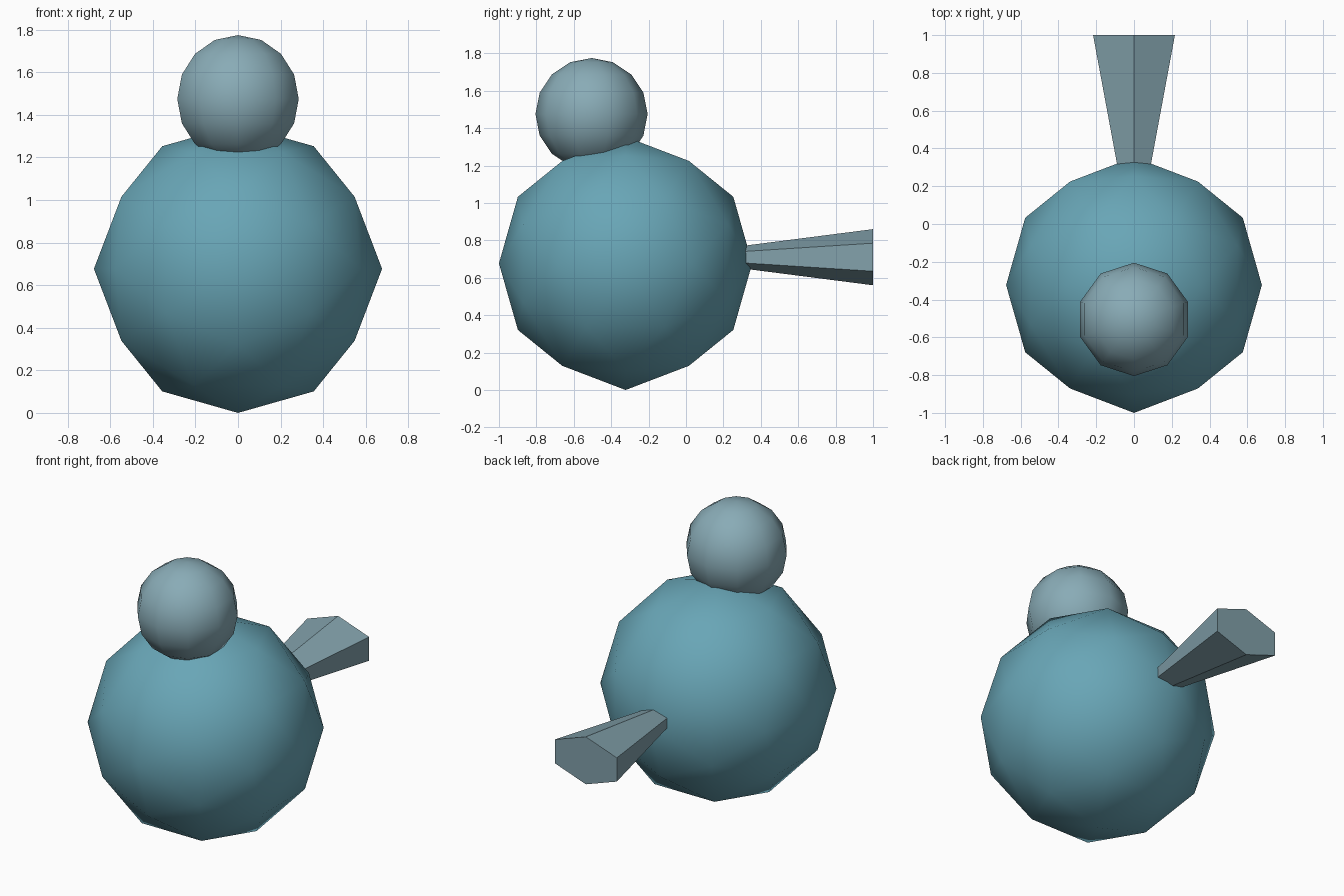
import bpy, bmesh, math
from mathutils import Matrix

if "Cube" in bpy.data.objects:
    bpy.data.objects.remove(bpy.data.objects["Cube"])


def make_part(name, bm, color, smooth):
    """Turn a bmesh into a named, coloured object."""
    bmesh.ops.recalc_face_normals(bm, faces=bm.faces[:])
    for f in bm.faces:
        f.smooth = smooth
    mesh = bpy.data.meshes.new(name)
    bm.to_mesh(mesh)
    bm.free()
    mat = bpy.data.materials.new(name + "_paint")
    mat.diffuse_color = (*color, 1.0)
    mat.use_nodes = True
    mat.node_tree.nodes["Principled BSDF"].inputs["Base Color"].default_value = mat.diffuse_color
    mesh.materials.append(mat)
    obj = bpy.data.objects.new(name, mesh)
    bpy.context.collection.objects.link(obj)
    return obj


# Body: low-poly icosphere turned so an edge midpoint points straight up
bm = bmesh.new()
bmesh.ops.create_icosphere(
    bm, subdivisions=2, radius=0.677,
    matrix=Matrix.Translation((0, -0.323, 0.677))
    @ Matrix.Rotation(-math.atan(2) / 2, 4, 'Y'))
make_part("body", bm, (0.14, 0.38, 0.47), True)

# Head: ten-sided sphere, corners on the x axis
bm = bmesh.new()
bmesh.ops.create_uvsphere(
    bm, u_segments=10, v_segments=8, radius=0.3,
    matrix=Matrix.Translation((0, -0.505, 1.475)))
make_part("head", bm, (0.25, 0.41, 0.47), True)

# Tail: flattened six-sided taper, widening to the back, corners up and down
bm = bmesh.new()
rings = []
for y, r in ((0.30, 0.10), (1.0, 0.25)):
    rings.append([bm.verts.new((r * math.sin(i * math.pi / 3), y,
                                0.71 + 0.6 * r * math.cos(i * math.pi / 3)))
                  for i in range(6)])
inner, outer = rings
for i in range(6):
    j = (i + 1) % 6
    bm.faces.new((inner[i], inner[j], outer[j], outer[i]))
bm.faces.new(inner)
bm.faces.new(outer)
make_part("tail", bm, (0.22, 0.35, 0.40), False)
